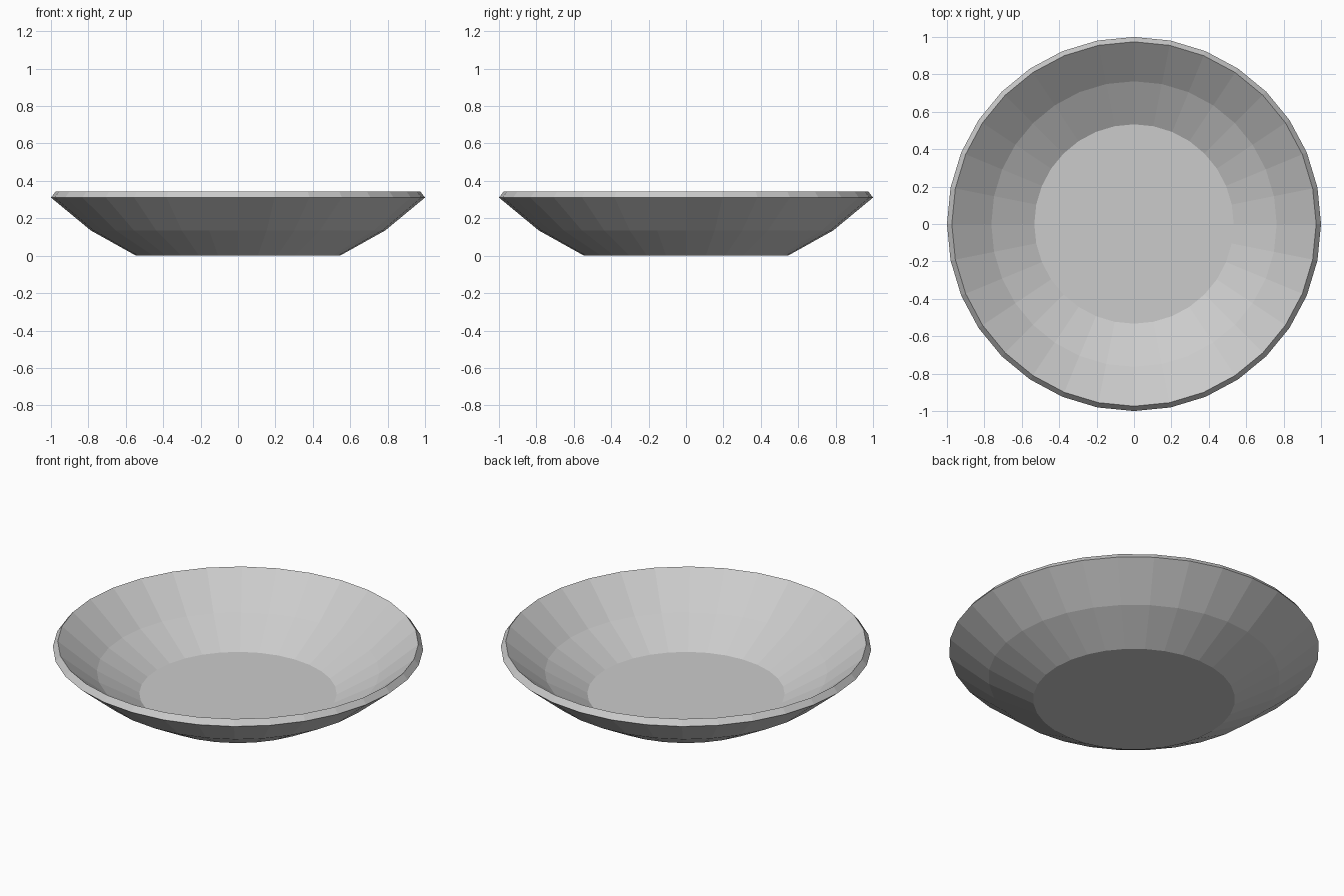
import bpy, bmesh
from math import cos, sin, tau

if "Cube" in bpy.data.objects:
    bpy.data.objects.remove(bpy.data.objects["Cube"])

SIDES = 32
# (radius, height) from the underside, over the rim, down to the inner floor
PROFILE = [(0.545, 0.0), (0.787, 0.135), (1.0, 0.311),
           (0.974, 0.344), (0.763, 0.17), (0.533, 0.041)]

bm = bmesh.new()
rings = [[bm.verts.new((r * cos(tau * i / SIDES), r * sin(tau * i / SIDES), z))
          for i in range(SIDES)] for r, z in PROFILE]

# Walls and rim
for a, b in zip(rings, rings[1:]):
    for i in range(SIDES):
        j = (i + 1) % SIDES
        bm.faces.new((a[i], a[j], b[j], b[i]))

# Flat underside and inner floor
bm.faces.new(rings[0][::-1])
bm.faces.new(rings[-1])
bmesh.ops.recalc_face_normals(bm, faces=bm.faces)

mesh = bpy.data.meshes.new("bowl")
bm.to_mesh(mesh)
bm.free()
bpy.context.collection.objects.link(bpy.data.objects.new("bowl", mesh))
